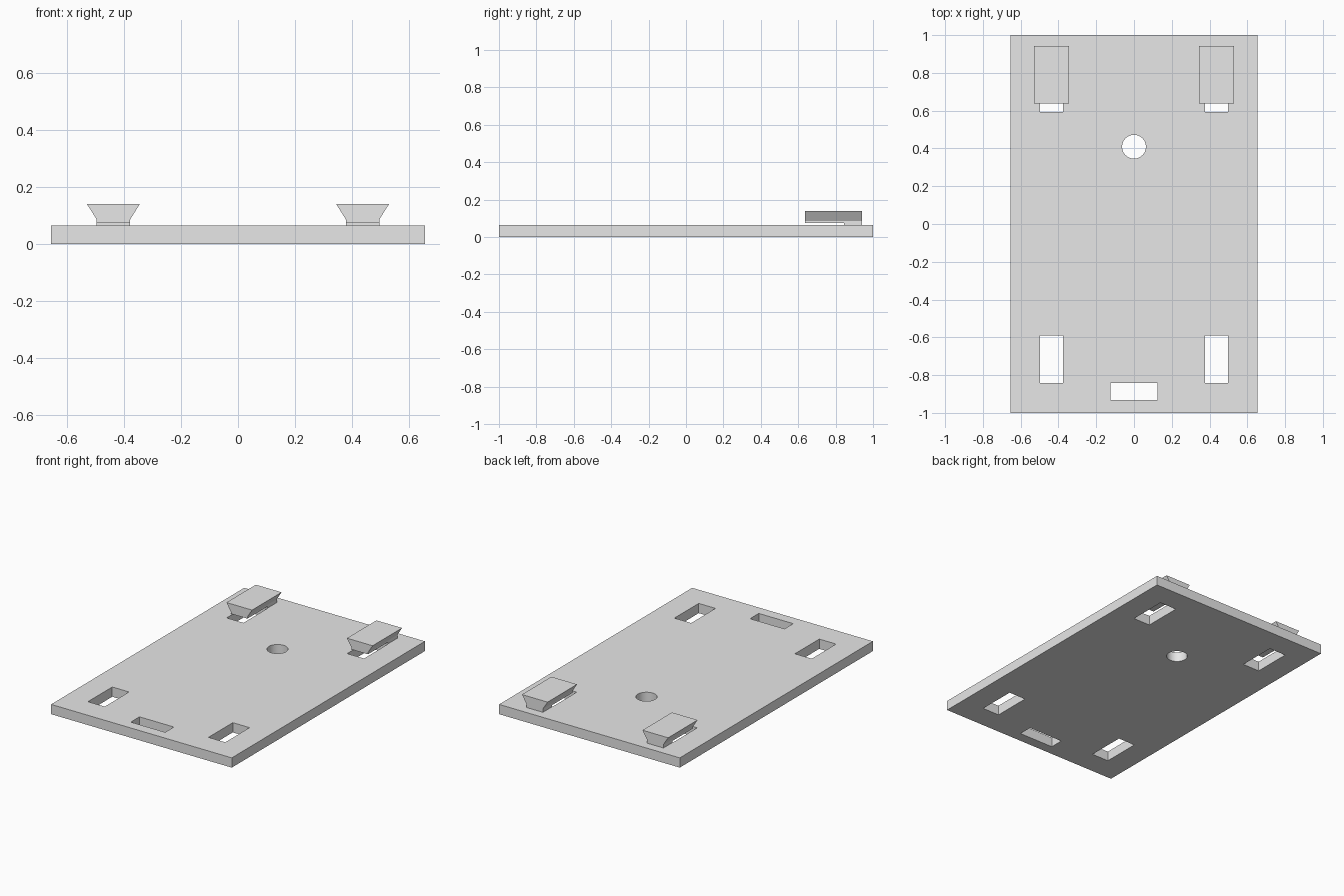
import bpy
import bmesh

cube = bpy.data.objects.get("Cube")
if cube:
    bpy.data.objects.remove(cube, do_unlink=True)

PLATE_TOP = 0.064
RAIL_BASE = 0.075
RAIL_X = 0.437

grey = bpy.data.materials.new("plain_grey")
grey.use_nodes = True
colour = (0.8, 0.8, 0.8, 1)
grey.diffuse_color = colour
grey.node_tree.nodes["Principled BSDF"].inputs["Base Color"].default_value = colour


def extrude_profile(name, points, direction):
    """Make a solid by extruding a closed profile along a direction."""
    bm = bmesh.new()
    face = bm.faces.new([bm.verts.new(p) for p in points])
    out = bmesh.ops.extrude_face_region(bm, geom=[face])
    verts = [v for v in out["geom"] if isinstance(v, bmesh.types.BMVert)]
    bmesh.ops.translate(bm, verts=verts, vec=direction)
    bmesh.ops.recalc_face_normals(bm, faces=bm.faces)
    mesh = bpy.data.meshes.new(name)
    bm.to_mesh(mesh)
    bm.free()
    mesh.materials.append(grey)
    obj = bpy.data.objects.new(name, mesh)
    bpy.context.collection.objects.link(obj)
    return obj


def box(name, x0, x1, y0, y1, z0, z1):
    corners = [(x0, y0, z0), (x1, y0, z0), (x1, y1, z0), (x0, y1, z0)]
    return extrude_profile(name, corners, (0, 0, z1 - z0))


def cut(target, cutter):
    """Subtract the cutter from the target and discard it."""
    cutter.hide_render = True
    mod = target.modifiers.new("cut", "BOOLEAN")
    mod.operation = "DIFFERENCE"
    mod.solver = "EXACT"
    mod.object = cutter
    bpy.context.view_layer.objects.active = target
    bpy.ops.object.modifier_apply(modifier=mod.name)
    bpy.data.objects.remove(cutter, do_unlink=True)


# Base plate
plate = box("base_plate", -0.655, 0.655, -1, 1, 0, PLATE_TOP)

# Slots near the four corners and one centred at the front
for x in (-RAIL_X, RAIL_X):
    for y in (-0.717, 0.72):
        cut(plate, box("slot_cutter", x - 0.061, x + 0.061,
                       y - 0.126, y + 0.126, -0.1, 0.2))
cut(plate, box("front_slot_cutter", -0.125, 0.125, -0.932, -0.842, -0.1, 0.2))

# Round hole
bpy.ops.mesh.primitive_cylinder_add(vertices=48, radius=0.063, depth=0.4,
                                    location=(0, 0.409, 0))
hole = bpy.context.object
hole.name = "hole_cutter"
hole.data.materials.append(grey)
cut(plate, hole)
plate.select_set(True)
bpy.context.view_layer.objects.active = plate
bpy.ops.object.shade_smooth_by_angle(angle=0.5)

# Flared hooks, each held at the back by a small foot
half_profile = [(0.059, RAIL_BASE), (0.059, 0.086), (0.093, 0.14)]
for side, x in (("left", RAIL_X), ("right", -RAIL_X)):
    outline = [(x + w, 0.637, z) for w, z in half_profile]
    outline += [(x - w, 0.637, z) for w, z in reversed(half_profile)]
    extrude_profile(side + "_hook", outline, (0, 0.305, 0))
    box(side + "_hook_foot", x - 0.059, x + 0.059, 0.846, 0.942,
        PLATE_TOP, RAIL_BASE)
